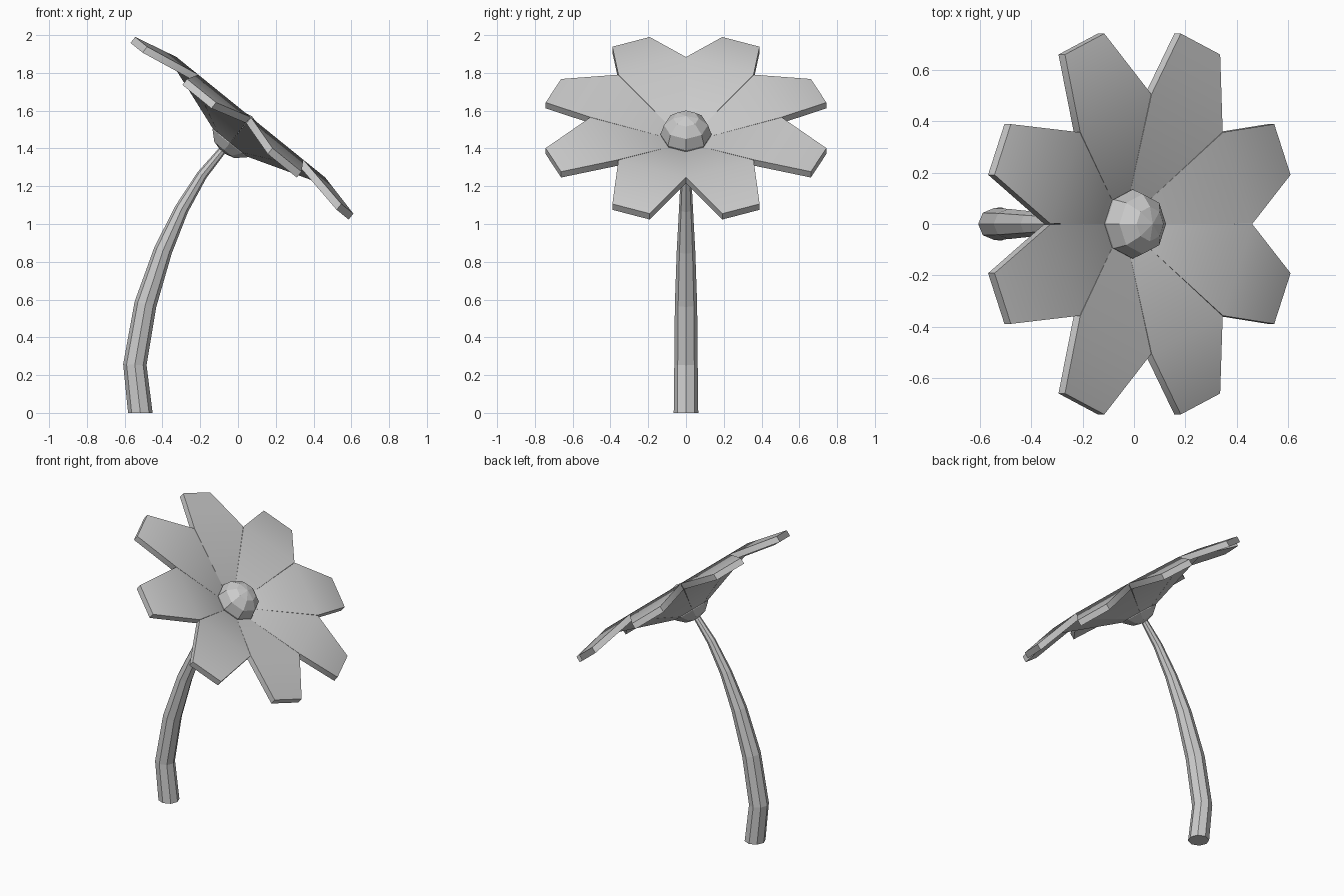
import bpy, bmesh
from math import sin, cos, pi, radians
from mathutils import Matrix, Vector

if "Cube" in bpy.data.objects:
    bpy.data.objects.remove(bpy.data.objects["Cube"])

# Flower head frame: local z is the direction the flower faces
HEAD = Matrix.Translation((-0.005, 0, 1.475)) @ Matrix.Rotation(radians(39), 4, 'Y')


def finish(name, bm, smooth=None):
    bmesh.ops.recalc_face_normals(bm, faces=bm.faces)
    me = bpy.data.meshes.new(name)
    bm.to_mesh(me)
    bm.free()
    ob = bpy.data.objects.new(name, me)
    bpy.context.collection.objects.link(ob)
    if smooth:
        bpy.ops.object.select_all(action='DESELECT')
        ob.select_set(True)
        bpy.context.view_layer.objects.active = ob
        bpy.ops.object.shade_smooth_by_angle(angle=radians(smooth))
    return ob


def loft(bm, rings):
    loops = [[bm.verts.new(p) for p in r] for r in rings]
    for a, b in zip(loops, loops[1:]):
        n = len(a)
        for i in range(n):
            bm.faces.new((a[i], a[(i + 1) % n], b[(i + 1) % n], b[i]))
    bm.faces.new(loops[0])
    bm.faces.new(loops[-1])


# Petals: thick slabs rising from the hub, then bending back at the tip
ROWS = [(0.07, 0.029, -0.032), (0.469, 0.193, 0.116), (0.76, 0.107, 0.061)]
THICK = 0.04
for k in range(8):
    bm = bmesh.new()
    loft(bm, [[(r, -w, h), (r, w, h), (r, w, h - THICK), (r, -w, h - THICK)]
              for r, w, h in ROWS])
    spin = Matrix.Rotation(radians(22.5 + 45 * k), 4, 'Z')
    bm.transform(HEAD @ spin)
    finish(f"petal_{k + 1}", bm, 40)

# Round flower centre
bm = bmesh.new()
bmesh.ops.create_uvsphere(bm, u_segments=8, v_segments=6, radius=0.135)
bm.transform(HEAD @ Matrix.Diagonal((1, 1, 0.92, 1)))
finish("flower_centre", bm)

# Curved, tapering eight-sided stem: x, z, radius
PATH = [(-0.517, 0, 0.065), (-0.546, 0.255, 0.062), (-0.49, 0.575, 0.059),
        (-0.397, 0.86, 0.049), (-0.298, 1.08, 0.037), (-0.19, 1.26, 0.028),
        (-0.05, 1.43, 0.019)]
rings = []
for i, (x, z, r) in enumerate(PATH):
    a, b = PATH[max(i - 1, 0)], PATH[min(i + 1, len(PATH) - 1)]
    t = Vector((b[0] - a[0], 0, b[1] - a[1])).normalized()
    if i == 0:
        t = Vector((0, 0, 1))
    side = Vector((t.z, 0, -t.x))
    rings.append([Vector((x, 0, z)) + side * r * cos(j * pi / 4)
                  + Vector((0, r * sin(j * pi / 4), 0)) for j in range(8)])
bm = bmesh.new()
loft(bm, rings)
finish("stem", bm)
